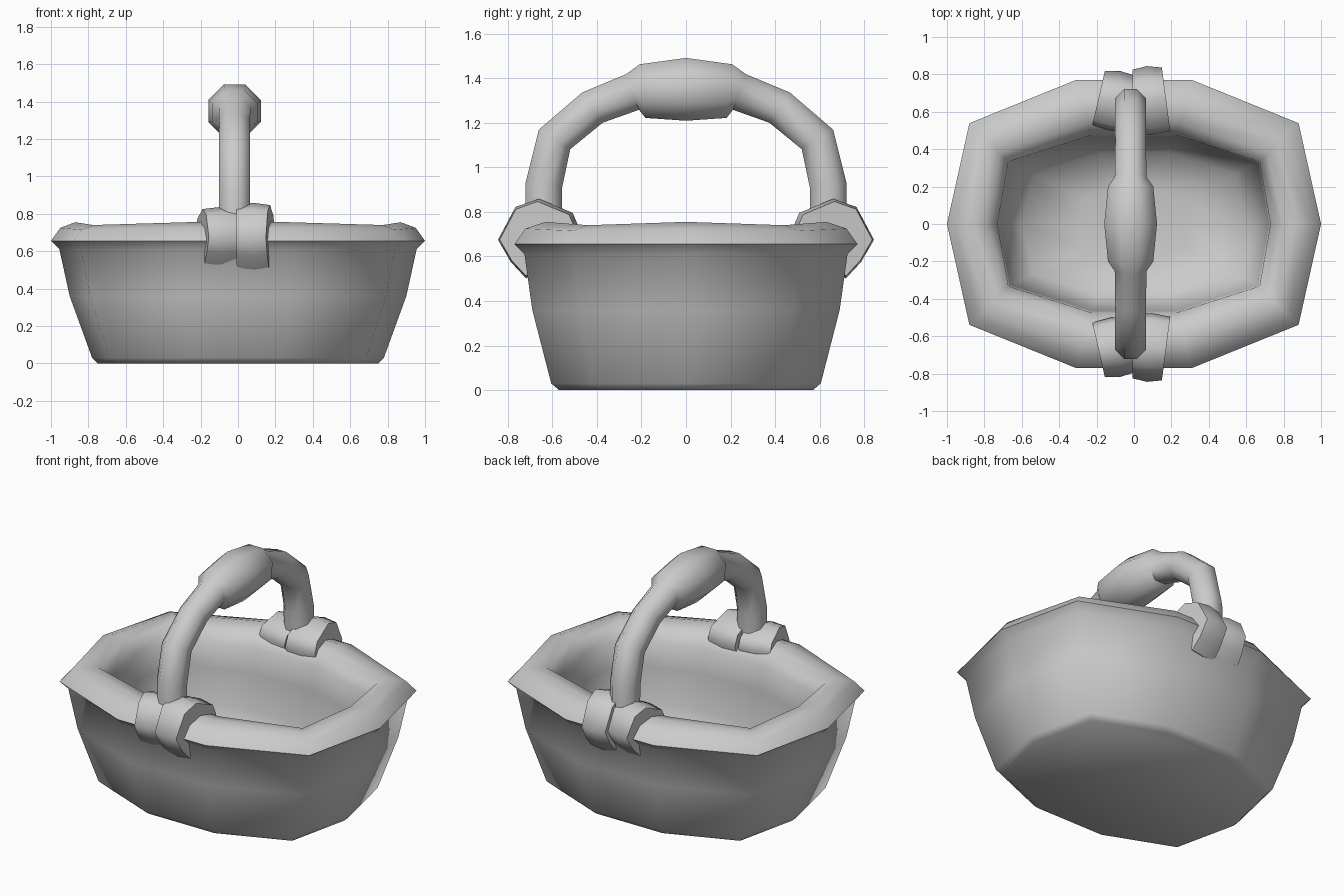
import bpy, bmesh
from math import cos, sin, pi, radians
from mathutils import Vector, Matrix

cube = bpy.data.objects.get("Cube")
if cube:
    bpy.data.objects.remove(cube, do_unlink=True)

grey = bpy.data.materials.new("plain_grey")
grey.use_nodes = True
grey.diffuse_color = (0.6, 0.6, 0.6, 1)
grey.node_tree.nodes["Principled BSDF"].inputs["Base Color"].default_value = (0.6, 0.6, 0.6, 1)


def make_object(name, bm, angle):
    bmesh.ops.recalc_face_normals(bm, faces=bm.faces)
    mesh = bpy.data.meshes.new(name)
    bm.to_mesh(mesh)
    bm.free()
    mesh.materials.append(grey)
    obj = bpy.data.objects.new(name, mesh)
    bpy.context.collection.objects.link(obj)
    bpy.ops.object.select_all(action='DESELECT')
    obj.select_set(True)
    bpy.context.view_layer.objects.active = obj
    bpy.ops.object.shade_smooth_by_angle(angle=radians(angle))


def bridge(bm, rings):
    for a, b in zip(rings, rings[1:]):
        for i in range(len(a)):
            j = (i + 1) % len(a)
            bm.faces.new((a[i], a[j], b[j], b[i]))


def outline_ring(bm, rx, ry, z, corner, dip):
    """Ten-sided ring; corner is the corner's share of the half length."""
    quarter = [(1, 0, 0), (corner, 0.7, dip), (0.31, 1, 0)]
    half = quarter + [(-x, y, d) for x, y, d in reversed(quarter)]
    full = half + [(x, -y, d) for x, y, d in reversed(half[1:-1])]
    return [bm.verts.new((x * rx, y * ry, z - d)) for x, y, d in full]


# Basket body: outer wall, rolled rim, inner wall and floor in one skin
bm = bmesh.new()
rings = [outline_ring(bm, *row) for row in [
    (0.75, 0.57, 0.0, 0.88, 0), (0.78, 0.605, 0.03, 0.88, 0),
    (0.9, 0.69, 0.36, 0.88, 0), (0.955, 0.725, 0.61, 0.88, 0),
    (1.0, 0.77, 0.655, 0.88, 0), (0.95, 0.72, 0.725, 0.88, 0.01),
    (0.87, 0.63, 0.755, 0.89, 0.015), (0.79, 0.54, 0.735, 0.91, 0.01),
    (0.73, 0.475, 0.66, 0.92, 0), (0.72, 0.465, 0.5, 0.92, 0),
    (0.69, 0.445, 0.28, 0.91, 0), (0.6, 0.38, 0.09, 0.9, 0), (0.3, 0.19, 0.05, 0.88, 0)]]
bridge(bm, rings)
bm.faces.new(rings[0])
bm.faces.new(rings[-1])
make_object("basket_body", bm, 75)

# Arched handle with a swollen grip: (y, z, radius, lean of the section)
side = [(0.638, 0.7, 0.082, 90), (0.638, 0.92, 0.083, 84), (0.59, 1.125, 0.083, 58),
        (0.42, 1.268, 0.082, 34), (0.24, 1.338, 0.085, 20), (0.195, 1.342, 0.121, 6)]
path = side + [(0, 1.35, 0.141, 0)] + [(-y, z, r, -a) for y, z, r, a in reversed(side)]
bm = bmesh.new()
rings = []
for y, z, r, lean in path:
    turn = Matrix.Rotation(radians(-lean), 3, 'X')
    ring = []
    for k in range(8):
        a = (k + 0.5) * pi / 4
        p = turn @ Vector((cos(a), 0, sin(a))) * r / cos(pi / 8)
        ring.append(bm.verts.new(p + Vector((-0.018, y, z))))
    rings.append(ring)
bridge(bm, rings)
bm.faces.new(rings[0])
bm.faces.new(rings[-1])
make_object("handle", bm, 60)

# Bindings that wrap the rim at both handle ends
section = [(-0.165, 0.04), (-0.135, 0.11), (0.01, 0.17), (0.11, 0.135), (0.185, -0.005),
           (0.13, -0.1), (0.065, -0.17), (-0.09, -0.1)]


def binding(name, x, width, size, yaw, s):
    bm = bmesh.new()
    place = Matrix.Translation((x, 0.65 * s, 0.68)) @ Matrix.Rotation(radians(yaw * s), 4, 'Z')
    rings = []
    for dx, f in ((-0.5, 0.96), (0, 1.03), (0.5, 0.96)):
        # the band widens towards the inside of the basket
        rings.append([bm.verts.new(place @ Vector((dx * (width - 0.12 * y), y * size * f * s,
                                                   z * size * f))) for y, z in section])
    bridge(bm, rings)
    bm.faces.new(rings[0])
    bm.faces.new(rings[-1])
    make_object(name, bm, 68)


for s, end in ((-1, "front"), (1, "back")):
    binding(end + "_left_binding", 0.083, 0.18, 1.02, 4, s)
    binding(end + "_right_binding", -0.1, 0.185, 0.89, -9, s)
